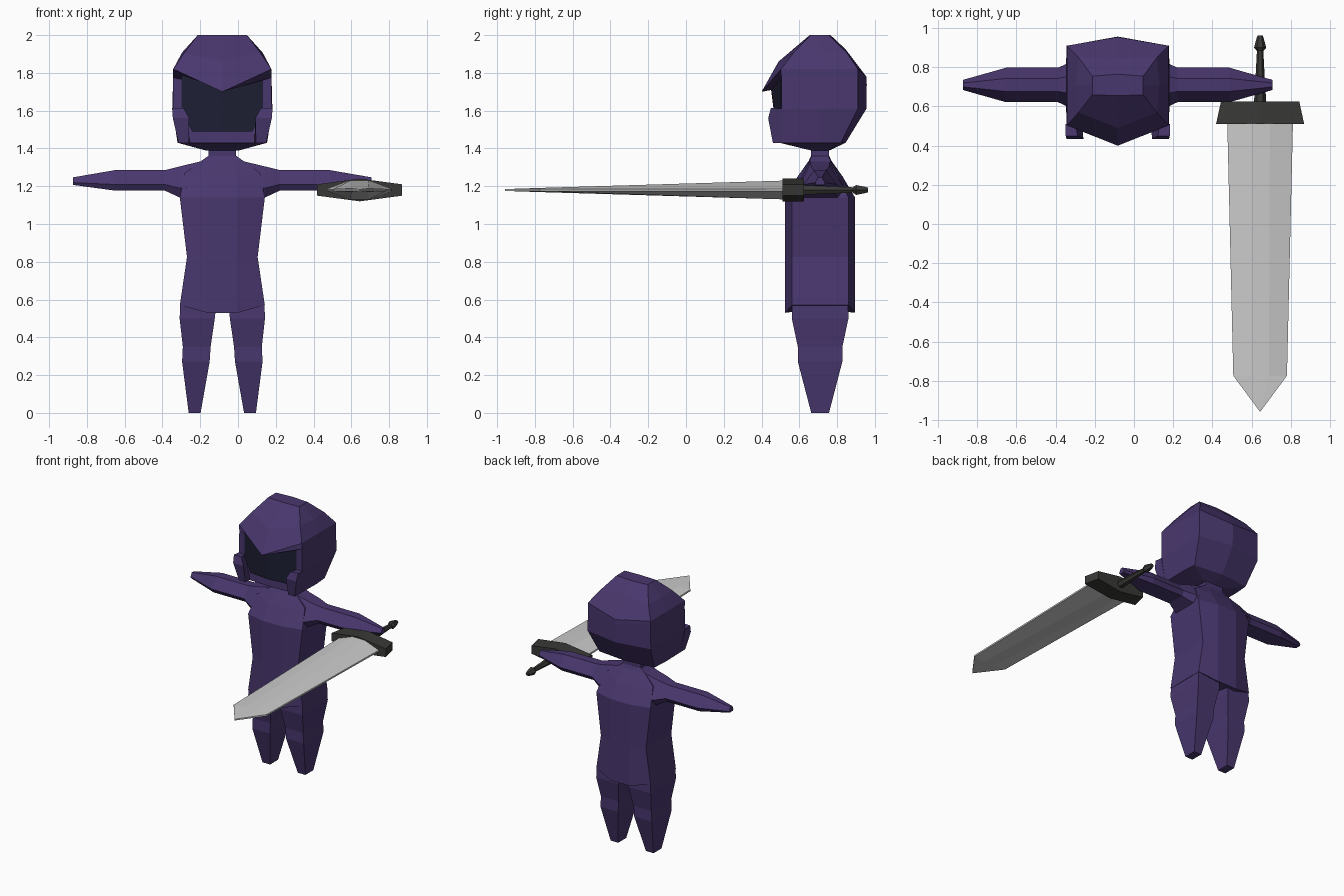
import bpy, bmesh

if "Cube" in bpy.data.objects:
    bpy.data.objects.remove(bpy.data.objects["Cube"])

CX, CY = -0.083, 0.71      # body axis
SX, SZ = 0.644, 1.18       # sword axis


def material(name, rgb):
    m = bpy.data.materials.new(name)
    m.diffuse_color = (*rgb, 1)
    m.use_nodes = True
    m.node_tree.nodes["Principled BSDF"].inputs["Base Color"].default_value = m.diffuse_color
    return m


PURPLE = material("purple suit", (0.066, 0.038, 0.155))
DARK = material("dark visor", (0.013, 0.014, 0.036))
STEEL = material("pale steel", (0.60, 0.60, 0.60))
IRON = material("dark iron", (0.040, 0.040, 0.037))


def loft(bm, rings):
    """Skin a list of equal-length rings and cap both ends."""
    vs = [[bm.verts.new(p) for p in r] for r in rings]
    n = len(vs[0])
    for a, b in zip(vs, vs[1:]):
        for i in range(n):
            j = (i + 1) % n
            bm.faces.new((a[i], a[j], b[j], b[i]))
    bm.faces.new(vs[0][::-1])
    bm.faces.new(vs[-1])


def part(name, mat, *lofts, loc=(CX, CY, 0)):
    bm = bmesh.new()
    for rings in lofts:
        loft(bm, rings)
    bmesh.ops.recalc_face_normals(bm, faces=bm.faces)
    me = bpy.data.meshes.new(name)
    bm.to_mesh(me)
    bm.free()
    me.materials.append(mat)
    ob = bpy.data.objects.new(name, me)
    ob.location = loc
    bpy.context.collection.objects.link(ob)
    return ob


def box_ring(z, x0, x1, hy):
    return [(x0, -hy, z), (x1, -hy, z), (x1, hy, z), (x0, hy, z)]


# Torso: corner height, centre height, half width, corner depth, centre depth
def torso_ring(zc, zm, w, dc, dm):
    m = min(0.08, w * 0.45)
    front = [(-w, -dc, zc), (-m, -dm, zm), (m, -dm, zm), (w, -dc, zc)]
    return front + [(x, -y, z) for x, y, z in reversed(front)]


part("torso", PURPLE, [torso_ring(*r) for r in (
    (0.57, 0.53, 0.225, 0.15, 0.185),
    (0.825, 0.825, 0.187, 0.15, 0.185),
    (1.14, 1.14, 0.225, 0.15, 0.185),
    (1.27, 1.25, 0.20, 0.085, 0.12),
    (1.335, 1.335, 0.11, 0.055, 0.06),
    (1.36, 1.36, 0.075, 0.045, 0.048))])

# Neck
part("neck", PURPLE, [box_ring(z, -0.073, 0.073, 0.047) for z in (1.33, 1.42)])


# Arms: distance from body axis, bottom, top, half depth
def arm_ring(x, z0, z1, d):
    zm = z0 + 0.3 * (z1 - z0)
    return [(x, -d * .75, z0), (x, -d, zm), (x, -d * .38, z1),
            (x, d * .38, z1), (x, d, zm), (x, d * .75, z0)]


for side, s in (("left", 1), ("right", -1)):
    part(side + "_arm", PURPLE, [arm_ring(s * x, a, b, d) for x, a, b, d in (
        (0.10, 1.14, 1.335, 0.14),
        (0.225, 1.14, 1.305, 0.125),
        (0.305, 1.177, 1.285, 0.088),
        (0.57, 1.177, 1.285, 0.088),
        (0.79, 1.207, 1.247, 0.026))])
    # Legs: height, inner, outer, half depth
    part(side + "_leg", PURPLE, [box_ring(z, s * i, s * o, d) for z, i, o, d in (
        (0.0, 0.115, 0.178, 0.047),
        (0.272, 0.067, 0.213, 0.118),
        (0.35, 0.062, 0.209, 0.118),
        (0.50, 0.040, 0.226, 0.15),
        (0.575, 0.032, 0.223, 0.148))])
    # Cheek guards of the helmet
    outer = [(-.20, 1.61, .266), (-.26, 1.615, .266), (-.275, 1.56, .262),
             (-.25, 1.43, .232), (-.20, 1.43, .232)]
    inner_x = (.215, .205, .175, .178, .17)
    part(side + "_cheek_guard", PURPLE,
         [[(s * x, y, z) for y, z, x in outer],
          [(s * x, y, z) for (y, z, _), x in zip(outer, inner_x)]])


# Helmet: front centre, front corner, side, back corner, back centre
def head_ring(fc, f, m, b, bc):
    half = [f, m, b]
    return ([(0, *fc)] + half + [(0, *bc)]
            + [(-x, y, z) for x, y, z in reversed(half)])


part("helmet", PURPLE, [head_ring(*r) for r in (
    ((-.05, 1.39), (.09, -.05, 1.39), (.09, 0, 1.39), (.09, .045, 1.39), (.05, 1.39)),
    ((-.215, 1.43), (.232, -.205, 1.43), (.237, 0, 1.43), (.228, .11, 1.43), (.135, 1.43)),
    ((-.20, 1.61), (.262, -.205, 1.61), (.265, 0, 1.61), (.262, .20, 1.61), (.245, 1.61)),
    ((-.20, 1.72), (.26, -.205, 1.775), (.26, 0, 1.79), (.26, .20, 1.79), (.247, 1.74)),
    # brim peak
    ((-.31, 1.70), (.26, -.207, 1.82), (.26, 0, 1.82), (.26, .20, 1.82), (.245, 1.78)),
    ((-.22, 1.86), (.20, -.14, 1.908), (.213, 0, 1.908), (.20, .14, 1.908), (.135, 1.925)),
    ((-.055, 2.0), (.13, -.05, 2.0), (.13, 0, 2.0), (.13, .045, 2.0), (.055, 2.0)))])

# Visor: two shallow facets meeting on the centre line
visor = [(0, -.26, 1.715), (.215, -.208, 1.79), (.215, -.208, 1.60),
         (.16, -.216, 1.49), (0, -.232, 1.49)]
part("visor", DARK, *[[[(s * x, y, z) for x, y, z in visor],
                       [(s * x, -.19, z) for x, y, z in visor]] for s in (1, -1)])


# Sword: cross-sections along y
def blade_ring(y, w, h, flat):
    e = min(0.006, h)
    return [(-w, y, -e), (-flat, y, -h), (flat, y, -h), (w, y, -e),
            (w, y, e), (flat, y, h), (-flat, y, h), (-w, y, e)]


part("sword_blade", STEEL, [blade_ring(*r) for r in (
    (0.53, 0.168, 0.050, 0.05),
    (-0.775, 0.137, 0.011, 0.045),
    (-0.957, 0.002, 0.005, 0.001))], loc=(SX, 0, SZ))


def guard_ring(y, w):
    return [(-w, y, -.03), (0, y, -.06), (w, y, -.03),
            (w, y, .03), (0, y, .06), (-w, y, .03)]


part("sword_guard", IRON, [guard_ring(0.51, 0.225), guard_ring(0.625, 0.20)],
     loc=(SX, 0, SZ))


def grip_ring(y, w, h):
    return [(-w, y, 0), (-w * .5, y, -h), (w * .5, y, -h),
            (w, y, 0), (w * .5, y, h), (-w * .5, y, h)]


part("sword_grip", IRON, [grip_ring(*r) for r in (
    (0.61, 0.032, 0.026), (0.74, 0.024, 0.02), (0.89, 0.016, 0.014))],
     loc=(SX, 0, SZ))
part("sword_pommel", IRON, [grip_ring(*r) for r in (
    (0.885, 0.018, 0.016), (0.90, 0.031, 0.026),
    (0.95, 0.018, 0.016), (0.963, 0.013, 0.012))], loc=(SX, 0, SZ))
